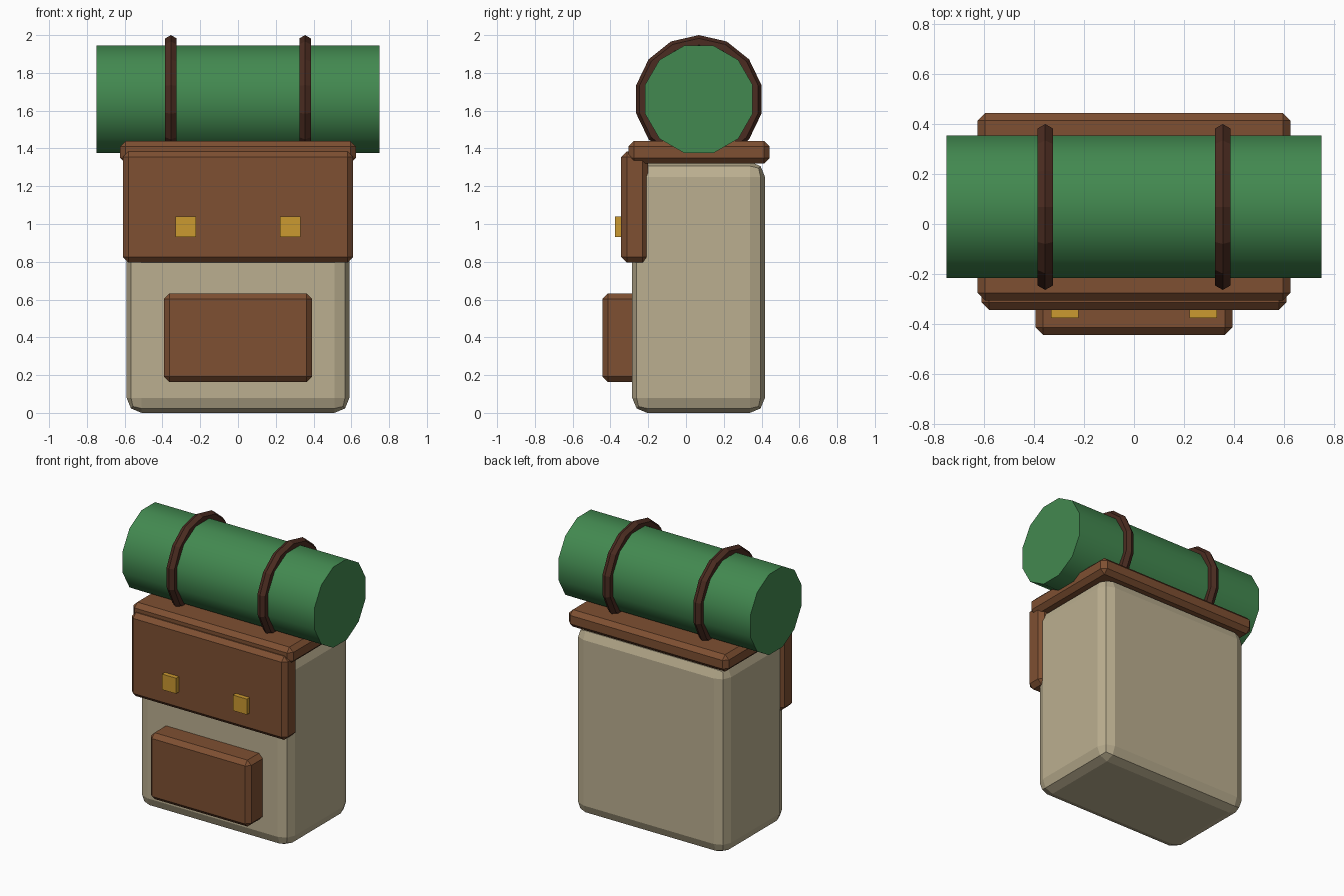
import bpy, math

if "Cube" in bpy.data.objects:
    bpy.data.objects.remove(bpy.data.objects["Cube"])


def material(name, rgb):
    m = bpy.data.materials.new(name)
    m.diffuse_color = (*rgb, 1)
    m.use_nodes = True
    m.node_tree.nodes["Principled BSDF"].inputs["Base Color"].default_value = m.diffuse_color
    return m


canvas = material("canvas", (0.50, 0.43, 0.28))
leather = material("leather", (0.21, 0.08, 0.032))
dark_leather = material("dark_leather", (0.07, 0.025, 0.015))
brass = material("brass", (0.60, 0.32, 0.03))
green = material("green_fabric", (0.055, 0.25, 0.08))


def box(name, lo, hi, mat, bevel=0.0, segments=1):
    """Box between two corners, with optional bevelled edges."""
    mid = [(a + b) / 2 for a, b in zip(lo, hi)]
    bpy.ops.mesh.primitive_cube_add(size=1, location=mid)
    ob = bpy.context.object
    ob.name = name
    ob.scale = [b - a for a, b in zip(lo, hi)]
    bpy.ops.object.transform_apply(location=False, rotation=False, scale=True)
    if bevel:
        mod = ob.modifiers.new("bevel", 'BEVEL')
        mod.width = bevel
        mod.segments = segments
    ob.data.materials.append(mat)
    return ob


# Canvas bag with rounded edges
box("bag_body", (-0.59, -0.285, 0), (0.59, 0.418, 1.33), canvas, 0.08, 2)

# Leather lid, front flap and pocket
box("lid", (-0.625, -0.305, 1.32), (0.625, 0.443, 1.44), leather, 0.03)
box("front_flap", (-0.61, -0.343, 0.795), (0.61, -0.2, 1.385), leather, 0.03)
box("front_pocket", (-0.393, -0.443, 0.163), (0.393, -0.22, 0.632), leather, 0.03)

# Bedroll: twelve sides with a flat on top, smooth around
ROLL_Y, ROLL_Z = 0.068, 1.66
bpy.ops.mesh.primitive_cylinder_add(vertices=12, radius=0.295, depth=1.5)
roll = bpy.context.object
roll.name = "bedroll"
roll.rotation_euler = (0, 0, math.radians(15))
bpy.ops.object.transform_apply(location=False, rotation=True, scale=False)
roll.rotation_euler = (0, math.pi / 2, 0)
roll.location = (0, ROLL_Y, ROLL_Z)
roll.data.materials.append(green)
bpy.ops.object.shade_smooth_by_angle(angle=math.radians(40))

# Brass buckles and bedroll straps on both sides
for side, s in (("left", -1), ("right", 1)):
    x = s * 0.277
    box(side + "_buckle", (x - 0.055, -0.375, 0.93), (x + 0.055, -0.32, 1.04), brass)
    bpy.ops.mesh.primitive_torus_add(
        major_segments=14, minor_segments=6, major_radius=0.305, minor_radius=0.035,
        location=(s * 0.355, ROLL_Y, ROLL_Z), rotation=(0, math.pi / 2, 0))
    strap = bpy.context.object
    strap.name = side + "_bedroll_strap"
    strap.data.materials.append(dark_leather)
